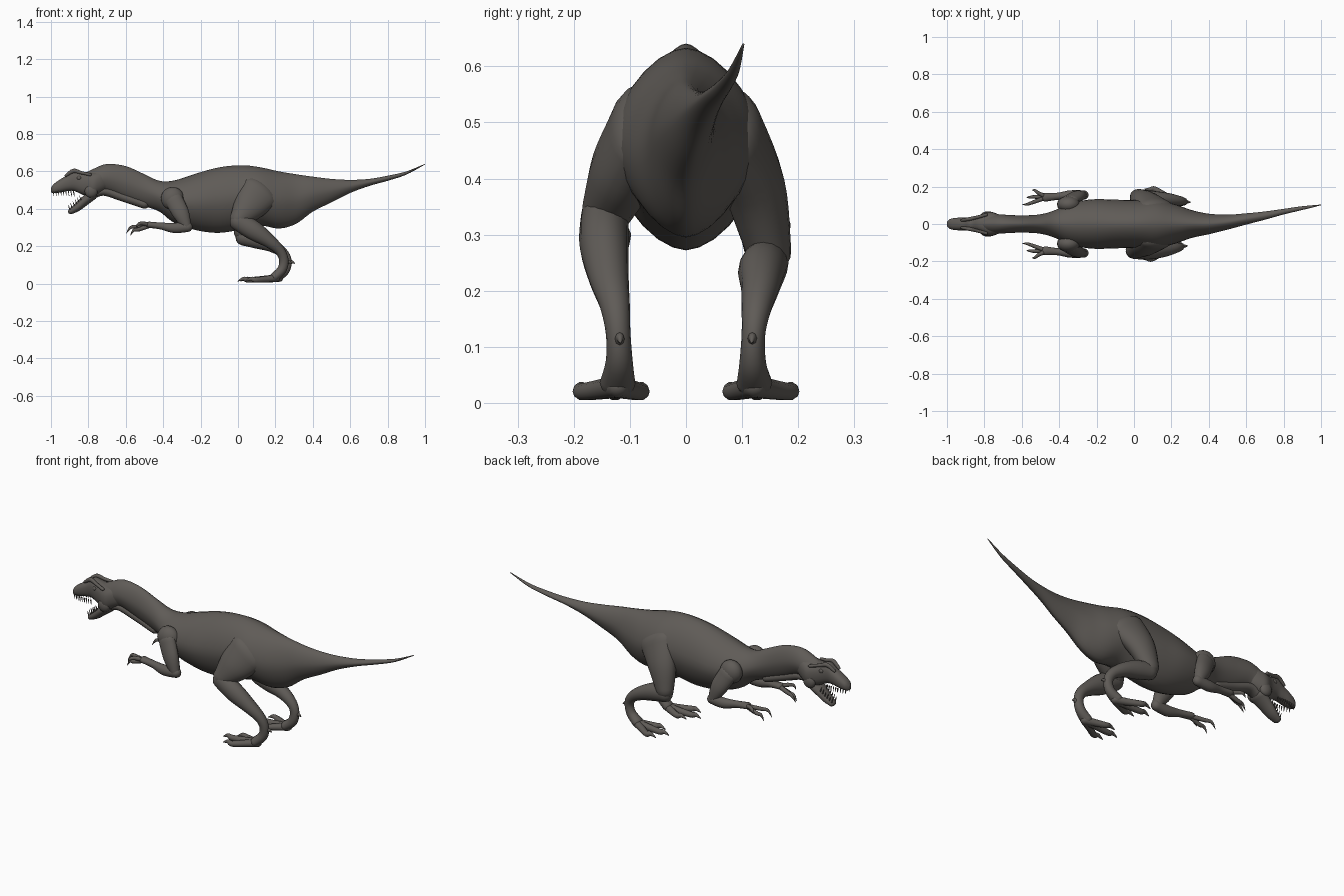
import bpy, bmesh, math
from mathutils import Vector

hide = bpy.data.materials.new("dark grey brown hide")
hide.diffuse_color = (0.115, 0.105, 0.095, 1)


def finish(name, bm):
    bmesh.ops.recalc_face_normals(bm, faces=bm.faces)
    mesh = bpy.data.meshes.new(name)
    bm.to_mesh(mesh)
    bm.free()
    mesh.materials.append(hide)
    for p in mesh.polygons:
        p.use_smooth = True
    ob = bpy.data.objects.new(name, mesh)
    bpy.context.collection.objects.link(ob)
    return ob


def smooth_rows(rows, steps):
    """Catmull-Rom interpolation through rows of numbers."""
    out = []
    for i in range(len(rows) - 1):
        a, b, c, d = (rows[max(i - 1, 0)], rows[i], rows[i + 1],
                      rows[min(i + 2, len(rows) - 1)])
        for k in range(steps):
            t = k / steps
            out.append([0.5 * (2 * q + (r - p) * t + (2 * p - 5 * q + 4 * r - s) * t * t
                               + (3 * q - p - 3 * r + s) * t ** 3)
                        for p, q, r, s in zip(a, b, c, d)])
    return out + [list(rows[-1])]


def skin(name, rings):
    """Bridge rings of points and close both ends."""
    bm = bmesh.new()
    vr = [[bm.verts.new(p) for p in ring] for ring in rings]
    n = len(vr[0])
    for a, b in zip(vr, vr[1:]):
        for i in range(n):
            bm.faces.new((a[i], a[(i + 1) % n], b[(i + 1) % n], b[i]))
    bm.faces.new(vr[0])
    bm.faces.new(vr[-1])
    return finish(name, bm)


def spow(v, e):
    return math.copysign(abs(v) ** e, v)


def trunk(name, rows, e=1.15, n=28, steps=5):
    """Rows of x, centre y, top z, bottom z, half width; upright sections."""
    rings = []
    for x, y, top, bot, w in smooth_rows(rows, steps):
        c, h = (top + bot) / 2, max((top - bot) / 2, 0.001)
        angles = [2 * math.pi * i / n for i in range(n)]
        rings.append([(x, y + max(w, 0.001) * spow(math.cos(a), e),
                       c + h * spow(math.sin(a), e)) for a in angles])
    return skin(name, rings)


def limb(name, rows, n=14, steps=5):
    """Rows of x, y, z, half depth, half width; sections follow the path, round ends."""
    pts = smooth_rows(rows, steps)
    pos = [Vector(p[:3]) for p in pts]
    rings, caps = [], [(0.98, 0.2), (0.8, 0.6), (0.45, 0.89)]
    for i, p in enumerate(pts):
        t = (pos[min(i + 1, len(pos) - 1)] - pos[max(i - 1, 0)]).normalized()
        side = Vector((0, 1, 0))
        side = (side - t * side.dot(t)).normalized()
        up = t.cross(side)

        def ring(shift, k):
            c = pos[i] + t * shift
            return [c + side * (math.cos(a) * p[4] * k) + up * (math.sin(a) * p[3] * k)
                    for a in (2 * math.pi * j / n for j in range(n))]
        r = min(p[3], p[4])
        if i == 0:
            rings += [ring(-s * r, k) for s, k in caps]
        rings.append(ring(0, 1))
        if i == len(pts) - 1:
            rings += [ring(s * r, k) for s, k in reversed(caps)]
    return skin(name, rings)


def ball(name, loc, size):
    bm = bmesh.new()
    bmesh.ops.create_uvsphere(bm, u_segments=16, v_segments=10, radius=1)
    for v in bm.verts:
        v.co = Vector(loc) + Vector(c * s for c, s in zip(v.co, size))
    return finish(name, bm)


# neck, body and curving tail
trunk("body", [
    (-0.83, 0, 0.585, 0.475, 0.035), (-0.77, 0, 0.615, 0.475, 0.052),
    (-0.70, 0, 0.64, 0.49, 0.050), (-0.60, 0, 0.628, 0.452, 0.046),
    (-0.50, 0, 0.585, 0.415, 0.052), (-0.42, 0, 0.55, 0.385, 0.075),
    (-0.34, 0, 0.552, 0.325, 0.112), (-0.22, 0, 0.59, 0.285, 0.132),
    (-0.10, 0, 0.622, 0.272, 0.130), (0.02, 0, 0.633, 0.29, 0.128),
    (0.12, 0, 0.622, 0.31, 0.130), (0.22, 0, 0.60, 0.295, 0.105),
    (0.31, 0, 0.585, 0.32, 0.074), (0.40, 0, 0.572, 0.385, 0.055),
    (0.50, 0.01, 0.56, 0.435, 0.040), (0.60, 0.027, 0.555, 0.485, 0.030),
    (0.70, 0.045, 0.56, 0.522, 0.022), (0.80, 0.066, 0.577, 0.55, 0.015),
    (0.90, 0.085, 0.60, 0.583, 0.010), (1.0, 0.102, 0.641, 0.637, 0.002)])

# skull with snout, and the dropped lower jaw
trunk("skull", [
    (-1.0, 0, 0.512, 0.488, 0.010), (-0.985, 0, 0.533, 0.484, 0.026),
    (-0.95, 0, 0.558, 0.487, 0.033), (-0.91, 0, 0.582, 0.495, 0.034),
    (-0.875, 0, 0.606, 0.495, 0.037), (-0.83, 0, 0.597, 0.475, 0.046),
    (-0.78, 0, 0.597, 0.46, 0.066), (-0.74, 0, 0.605, 0.48, 0.058),
    (-0.69, 0, 0.61, 0.51, 0.035)], e=0.85, n=24)
limb("lower_jaw", [(-0.775, 0, 0.475, 0.026, 0.052), (-0.82, 0, 0.442, 0.026, 0.042),
                   (-0.86, 0, 0.408, 0.022, 0.033), (-0.893, 0, 0.387, 0.016, 0.024)], n=18)
limb("throat", [(-0.79, 0, 0.465, 0.02, 0.035), (-0.72, 0, 0.495, 0.025, 0.035),
                (-0.62, 0, 0.465, 0.025, 0.030), (-0.50, 0, 0.425, 0.025, 0.035)])

for s, label in ((-1, "near"), (1, "far")):
    # brow crest, eye, cheek
    limb(label + "_brow", [(-0.92, s * 0.020, 0.578, 0.007, 0.008),
                           (-0.88, s * 0.027, 0.603, 0.012, 0.010),
                           (-0.84, s * 0.036, 0.594, 0.009, 0.009),
                           (-0.79, s * 0.050, 0.583, 0.008, 0.009)], n=10)
    ball(label + "_eye", (-0.85, s * 0.036, 0.565), (0.012, 0.008, 0.011))
    ball(label + "_cheek", (-0.785, s * 0.045, 0.495), (0.035, 0.022, 0.036))

    # teeth along both jaws
    for i in range(9):
        x, y = -0.987 + i * 0.0135, s * (0.016 + min(i, 3) * 0.004)
        limb(label + "_upper_tooth", [(x, y, 0.492, 0.004, 0.003),
                                      (x + 0.003, y, 0.468, 0.001, 0.001)], n=6, steps=1)
    for i in range(6):
        x, z = -0.90 + i * 0.012, 0.398 + i * 0.010
        y = s * (0.016 + i * 0.0025)
        limb(label + "_lower_tooth", [(x, y, z, 0.004, 0.003),
                                      (x - 0.007, y, z + 0.022, 0.001, 0.001)], n=6, steps=1)

    # arm: shoulder, upper arm, forearm, three clawed fingers
    ball(label + "_shoulder", (-0.35, s * 0.105, 0.455), (0.062, 0.045, 0.062))
    limb(label + "_upper_arm", [(-0.345, s * 0.125, 0.45, 0.050, 0.030),
                                (-0.305, s * 0.148, 0.375, 0.045, 0.030),
                                (-0.275, s * 0.155, 0.308, 0.027, 0.025)])
    limb(label + "_forearm", [(-0.268, s * 0.155, 0.303, 0.027, 0.025),
                              (-0.34, s * 0.155, 0.298, 0.028, 0.025),
                              (-0.41, s * 0.148, 0.308, 0.019, 0.019),
                              (-0.475, s * 0.143, 0.315, 0.017, 0.024)])
    for mx, my, mz, tx, ty, tz in ((-0.535, 0.118, 0.305, -0.597, 0.105, 0.270),
                                   (-0.530, 0.145, 0.290, -0.575, 0.143, 0.258),
                                   (-0.510, 0.165, 0.322, -0.545, 0.180, 0.300)):
        limb(label + "_finger", [(-0.465, s * 0.143, 0.313, 0.012, 0.012),
                                 (mx, s * my, mz, 0.011, 0.010),
                                 (mx * 0.4 + tx * 0.6, s * ty, mz - 0.004, 0.008, 0.007),
                                 (tx, s * ty, tz, 0.001, 0.001)], n=8, steps=4)

    # leg: thigh and shin differ a little between the two strides
    if s < 0:
        thigh = [(0.12, 0.085, 0.49, 0.105, 0.050), (0.06, 0.112, 0.415, 0.088, 0.058),
                 (0.005, 0.140, 0.345, 0.052, 0.046)]
        shin = [(0.0, 0.145, 0.335, 0.050, 0.042), (0.085, 0.146, 0.283, 0.052, 0.044),
                (0.17, 0.138, 0.225, 0.036, 0.036), (0.225, 0.127, 0.175, 0.027, 0.027),
                (0.245, 0.121, 0.125, 0.025, 0.022), (0.235, 0.119, 0.075, 0.025, 0.024),
                (0.195, 0.122, 0.035, 0.025, 0.032)]
        dx = 0
    else:
        thigh = [(0.12, 0.085, 0.49, 0.105, 0.050), (0.06, 0.122, 0.385, 0.080, 0.055),
                 (0.025, 0.148, 0.27, 0.048, 0.040)]
        shin = [(0.025, 0.145, 0.25, 0.045, 0.038), (0.10, 0.135, 0.235, 0.047, 0.042),
                (0.18, 0.132, 0.205, 0.036, 0.034), (0.24, 0.125, 0.165, 0.027, 0.026),
                (0.262, 0.120, 0.12, 0.025, 0.021), (0.25, 0.119, 0.07, 0.025, 0.024),
                (0.21, 0.122, 0.035, 0.025, 0.032)]
        dx = 0.015

    def side(rows):
        return [(x, s * y, z, a, b) for x, y, z, a, b in rows]

    limb(label + "_thigh", side(thigh), n=20)
    limb(label + "_shin", side(shin), n=16)
    # three toes with claws, and a dewclaw behind the ankle
    for tx, ty in ((0.0, 0.128), (0.04, 0.186), (0.055, 0.080)):
        mid = (0.2 + tx) / 2
        limb(label + "_toe", side([(0.205 + dx, 0.122, 0.030, 0.021, 0.022),
                                   (mid + 0.03 + dx, 0.06 + ty / 2, 0.024, 0.018, 0.018),
                                   (tx + 0.055 + dx, ty, 0.020, 0.015, 0.015),
                                   (tx + 0.03 + dx, ty, 0.026, 0.011, 0.010),
                                   (tx + dx, ty, 0.014, 0.002, 0.002)]), n=10)
    limb(label + "_dewclaw", side([(0.25 + dx, 0.119, 0.105, 0.013, 0.010),
                                   (0.272 + dx, 0.118, 0.116, 0.010, 0.008),
                                   (0.287 + dx, 0.117, 0.108, 0.002, 0.002)]), n=8)
